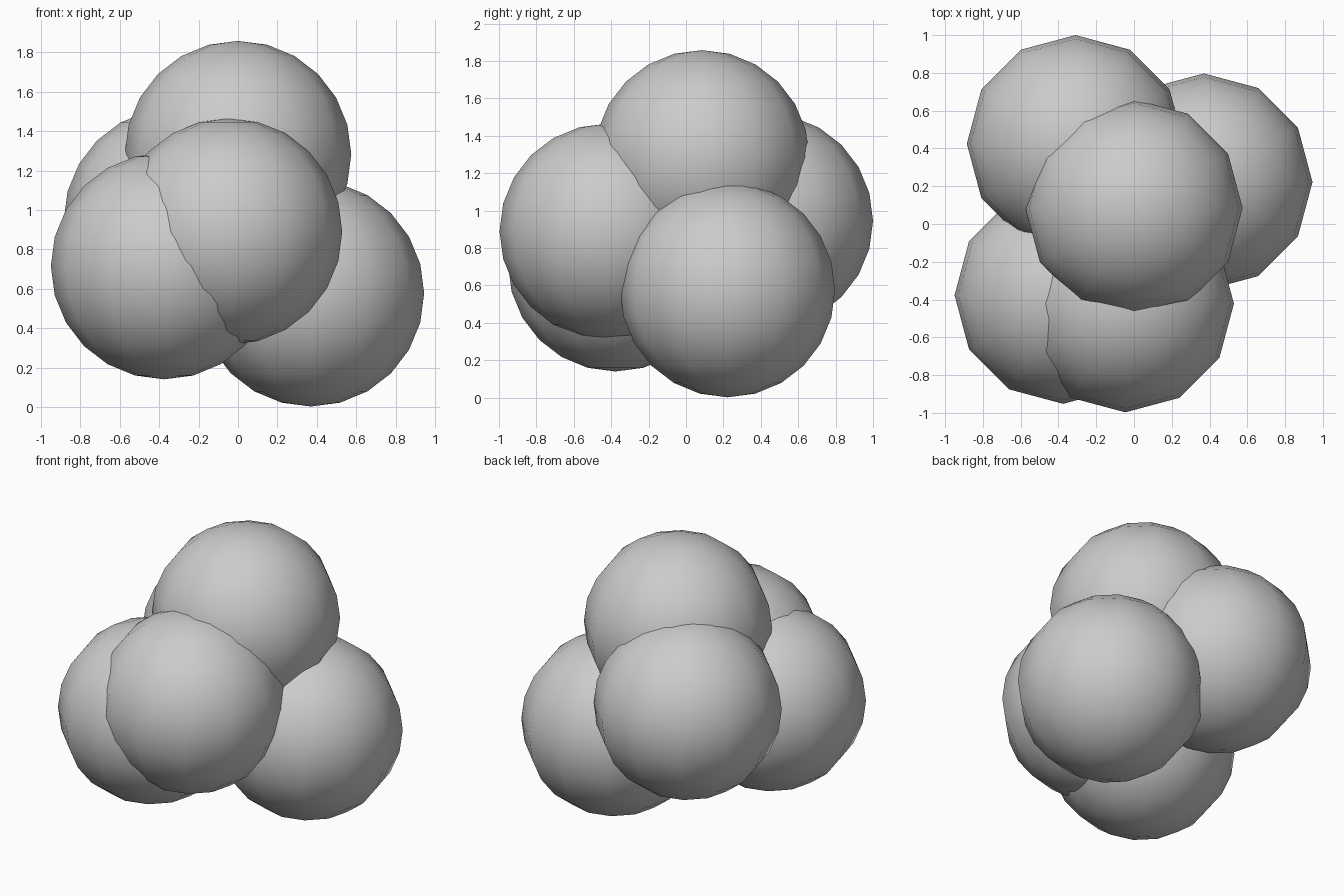
import bpy

if "Cube" in bpy.data.objects:
    bpy.data.objects.remove(bpy.data.objects["Cube"])

RADIUS = 0.575

# Cluster of five equal balls, interpenetrating
BALLS = {
    "top_ball": (0.0, 0.085, 1.283),
    "right_ball": (0.37, 0.222, 0.577),
    "back_left_ball": (-0.31, 0.425, 0.945),
    "front_left_ball": (-0.375, -0.377, 0.715),
    "front_ball": (-0.046, -0.422, 0.89),
}


def add_ball(name, centre):
    bpy.ops.mesh.primitive_uv_sphere_add(
        segments=12, ring_count=12, radius=RADIUS, location=centre)
    ball = bpy.context.object
    ball.name = name
    bpy.ops.object.shade_smooth()


for name, centre in BALLS.items():
    add_ball(name, centre)
